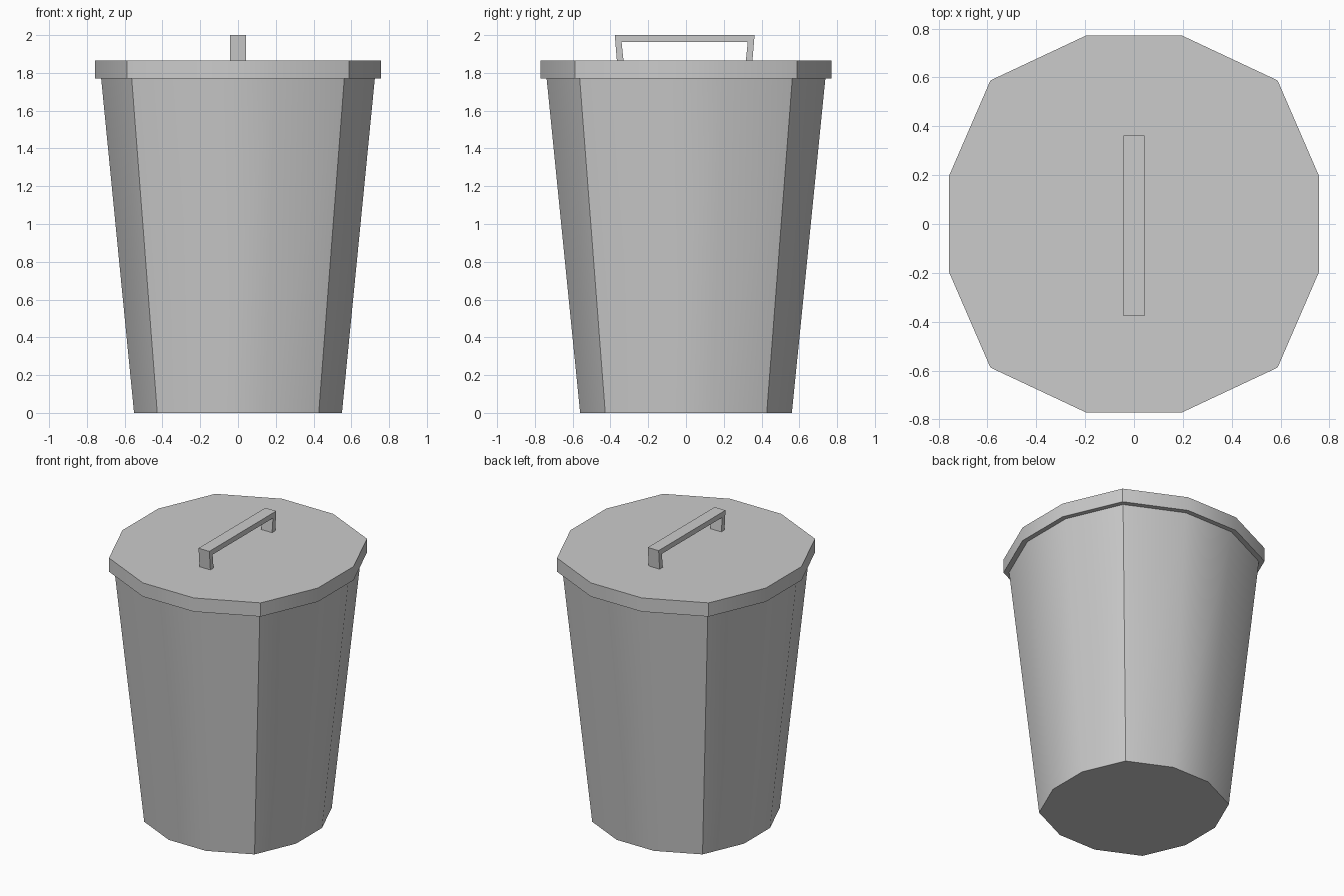
import bpy, bmesh, math

if "Cube" in bpy.data.objects:
    bpy.data.objects.remove(bpy.data.objects["Cube"])

# One quadrant of the twelve-sided outline (at full lid size)
QUADRANT = [(0.757, 0.198), (0.588, 0.588), (0.198, 0.771)]
OUTLINE = (QUADRANT
           + [(-x, y) for x, y in reversed(QUADRANT)]
           + [(-x, -y) for x, y in QUADRANT]
           + [(x, -y) for x, y in reversed(QUADRANT)])


def finish(name, bm):
    bmesh.ops.recalc_face_normals(bm, faces=bm.faces)
    mesh = bpy.data.meshes.new(name)
    bm.to_mesh(mesh)
    bm.free()
    obj = bpy.data.objects.new(name, mesh)
    bpy.context.collection.objects.link(obj)
    bpy.ops.object.select_all(action='DESELECT')
    obj.select_set(True)
    bpy.context.view_layer.objects.active = obj
    bpy.ops.object.shade_smooth_by_angle(angle=math.radians(32))
    return obj


def loft(name, rings, cap_first=False, cap_last=False):
    """Skin the outline through (scale, z) rings."""
    bm = bmesh.new()
    loops = [[bm.verts.new((x * s, y * s, z)) for x, y in OUTLINE] for s, z in rings]
    n = len(OUTLINE)
    for a, b in zip(loops, loops[1:]):
        for i in range(n):
            j = (i + 1) % n
            bm.faces.new((a[i], a[j], b[j], b[i]))
    if cap_first:
        bm.faces.new(loops[0])
    if cap_last:
        bm.faces.new(loops[-1])
    return finish(name, bm)


# Tapered bin body, open under the lid
loft("bin_body", [(0.727, 0.0), (0.957, 1.77)], cap_first=True)

# Lid with overhanging rim
loft("lid", [(0.957, 1.77), (1.0, 1.77), (1.0, 1.866)], cap_last=True)

# Handle: bracket profile in y/z, extruded across x
half = [(0.359, 1.866), (0.370, 2.0), (0.334, 1.964), (0.324, 1.866)]
bm = bmesh.new()
cy, w = -0.007, 0.042
sides = []
for x in (-w, w):
    sides.append([[bm.verts.new((x, cy + s * y, z)) for y, z in half] for s in (-1, 1)])
for left, right in sides:
    bm.faces.new(left)
    bm.faces.new(right)
    bm.faces.new((left[1], left[2], right[2], right[1]))
(l0, r0), (l1, r1) = sides
for a, b in ((l0, l1), (r0, r1)):
    for i, j in ((0, 1), (2, 3)):
        bm.faces.new((a[i], a[j], b[j], b[i]))
for i in (1, 2):
    bm.faces.new((l0[i], r0[i], r1[i], l1[i]))
finish("lid_handle", bm)
